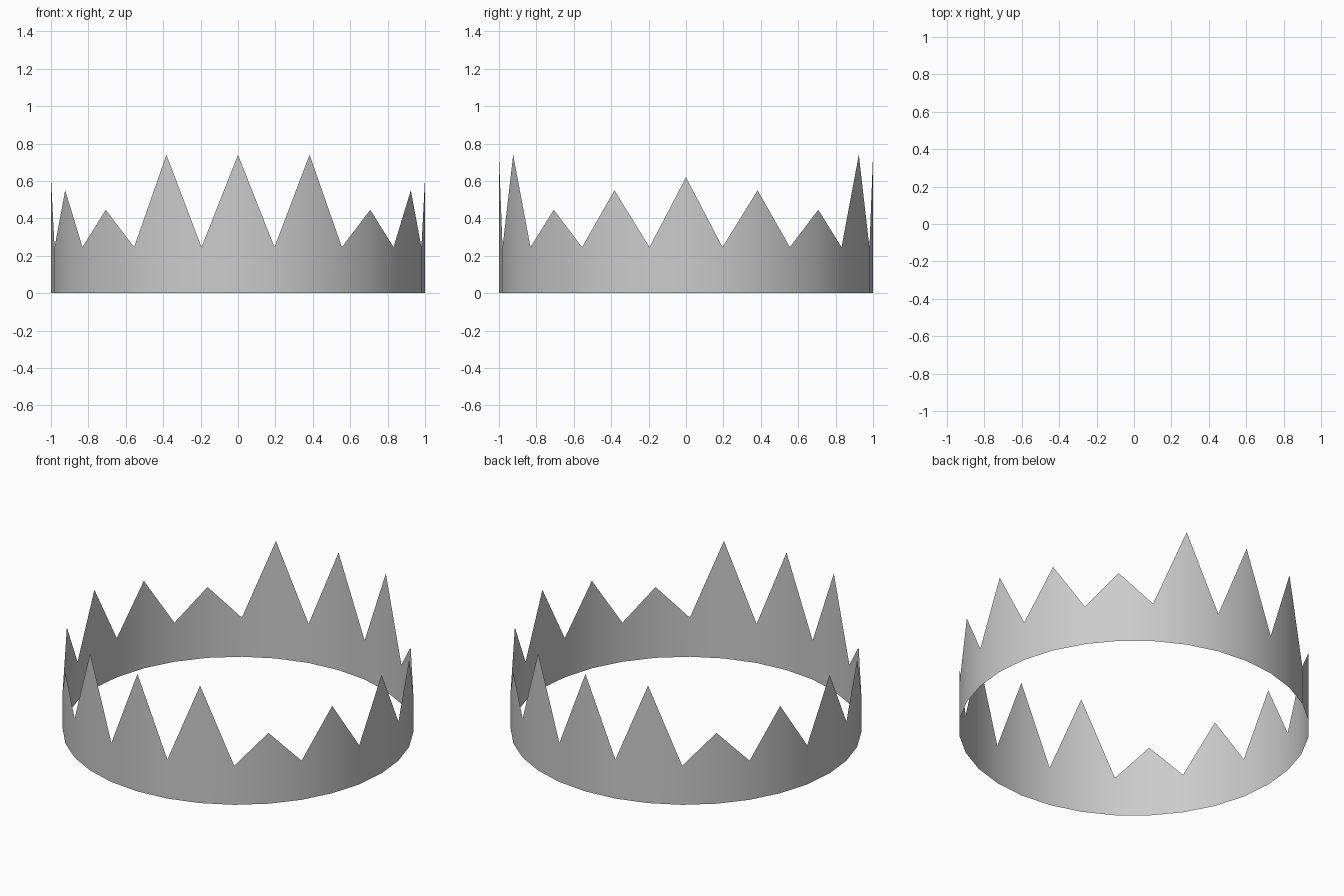
import bpy, bmesh
from math import sin, cos, pi

if "Cube" in bpy.data.objects:
    bpy.data.objects.remove(bpy.data.objects["Cube"])

SEGMENTS = 32
VALLEY = 0.246
# Spike heights over a quarter turn, front to side; mirrored round the ring
SPIKES = [0.74, 0.74, 0.446, 0.55, 0.62]


def top_height(i):
    if i % 2:
        return VALLEY
    k = (i // 2) % 8
    return SPIKES[min(k, 8 - k)]


# Thin crown band: open sheet with a zigzag top edge
bm = bmesh.new()
columns = []
for i in range(SEGMENTS):
    a = 2 * pi * i / SEGMENTS
    x, y = sin(a), -cos(a)
    columns.append((bm.verts.new((x, y, 0)), bm.verts.new((x, y, top_height(i)))))
for i, (low, high) in enumerate(columns):
    low2, high2 = columns[(i + 1) % SEGMENTS]
    bm.faces.new((low, low2, high2, high)).smooth = True

mesh = bpy.data.meshes.new("crown_band")
bm.to_mesh(mesh)
bm.free()
crown = bpy.data.objects.new("crown_band", mesh)
bpy.context.collection.objects.link(crown)
